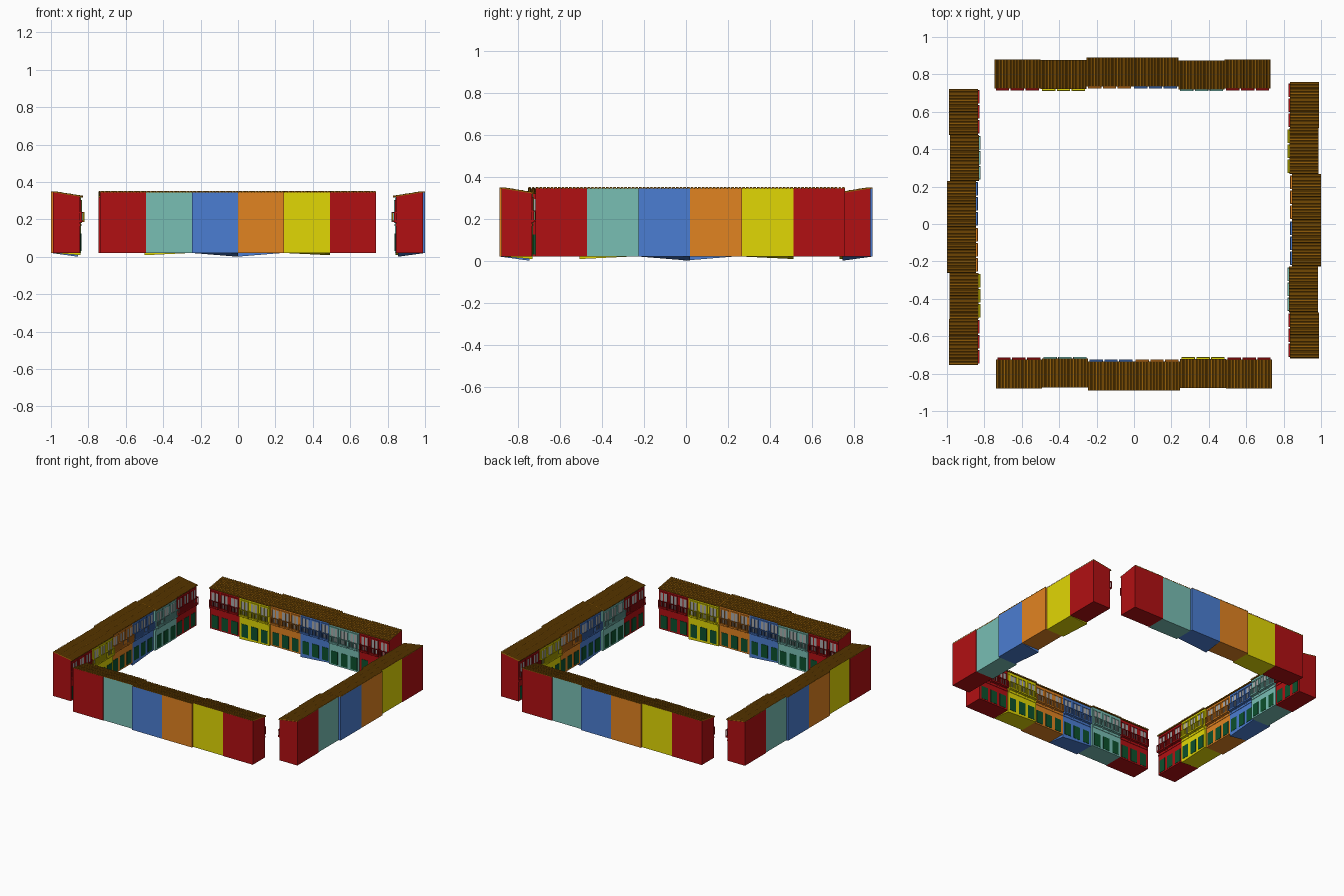
import bpy, bmesh, math
from mathutils import Matrix, Vector

if "Cube" in bpy.data.objects:
    bpy.data.objects.remove(bpy.data.objects["Cube"])

def material(name, srgb):
    m = bpy.data.materials.new(name)
    m.diffuse_color = [c ** 2.2 for c in srgb] + [1]
    m.use_nodes = True
    m.node_tree.nodes["Principled BSDF"].inputs["Base Color"].default_value = m.diffuse_color
    return m

RED = material("red_paint", (.69, .09, .10))
TEAL = material("teal_paint", (.47, .74, .70))
BLUE = material("blue_paint", (.30, .49, .82))
ORANGE = material("orange_paint", (.88, .51, .15))
YELLOW = material("yellow_paint", (.88, .84, .05))
TILE = material("roof_tile", (.56, .36, .06))
GREEN = material("green_door", (.08, .32, .19))
GREY = material("grey_window", (.66, .66, .66))

W = 0.246          # house width
D = 0.145          # house depth, the facade sits at v = D
RIBS = 14          # roof tile ribs per house

def box(bm, u, v, z):
    """Box from three (min, max) ranges."""
    size = [b - a for a, b in (u, v, z)]
    mid = [(a + b) / 2 for a, b in (u, v, z)]
    bmesh.ops.create_cube(bm, size=1, matrix=Matrix.Translation(mid) @ Matrix.Diagonal(size + [1]))

def walls(bm, drop):
    # sloped-top block; one inner floor corner follows the uneven ground
    h = W / 2
    bottom = [(-h, 0, .02), (h, 0, .02), (h, D, .02 - drop), (-h, D, .02)]
    top = [(-h, 0, .344), (h, 0, .344), (h, D, .321), (-h, D, .321)]
    b = [bm.verts.new(p) for p in bottom]
    t = [bm.verts.new(p) for p in top]
    bm.faces.new(b[::-1])
    bm.faces.new(t)
    for i in range(4):
        j = (i + 1) % 4
        bm.faces.new((b[i], b[j], t[j], t[i]))
    # ledge between the floors and window and door surrounds
    box(bm, (-h, h), (D - .002, D + .003), (.165, .175))
    for u in BAYS:
        for s in (-1, 1):
            a, c = sorted((u + s * .026, u + s * .032))
            box(bm, (a, c), (D - .002, D + .005), (.18, .300))
        box(bm, (u - .034, u + .034), (D - .002, D + .006), (.295, .303))
        box(bm, (u - .003, u + .003), (D - .002, D + .005), (.19, .295))

BAYS = [-.08, 0, .08]

def doors(bm):
    for u in BAYS:
        box(bm, (u - .027, u + .027), (D - .004, D + .002), (.03, .125))

def windows(bm):
    for u in BAYS:
        box(bm, (u - .026, u + .026), (D - .004, D + .002), (.19, .295))

def balconies(bm):
    for u in BAYS:
        a, b, f = u - .036, u + .036, D + .02
        box(bm, (a, b), (D - .002, f), (.185, .195))
        box(bm, (a, b), (f - .004, f), (.235, .240))
        for x in (a, b - .004):
            box(bm, (x, x + .004), (D, f - .004), (.235, .240))
            box(bm, (x, x + .004), (D + .006, D + .010), (.195, .235))
        for i in range(7):
            x = a + i * .068 / 6
            box(bm, (x, x + .004), (f - .004, f), (.195, .235))

def roof(bm):
    # ribbed tiles: half-round profile swept down the slope
    pitch, prof = W / RIBS, []
    for i in range(RIBS):
        x0 = -W / 2 + i * pitch
        prof += [(x0, .0), (x0 + pitch * .15, .0)]
        prof += [(x0 + pitch * (.575 - .425 * math.cos(a)), .0065 * math.sin(a))
                 for a in (math.pi * .3, math.pi * .7)]
    prof.append((W / 2, 0))
    outline = prof + [(W / 2, -.004), (-W / 2, -.004)]
    # overlapping courses
    for k in range(3):
        v0, v1 = .155 * k / 3, .155 * (k + 1) / 3
        z0, z1 = .345 - .161 * v0, .3465 - .161 * v1
        ends = [[bm.verts.new((x, v, z + dz)) for x, dz in outline] for v, z in ((v0, z0), (v1, z1))]
        a, b = ends
        n = len(outline)
        for i in range(n):
            j = (i + 1) % n
            bm.faces.new((a[i], a[j], b[j], b[i]))
        bm.faces.new(a[::-1])
        bm.faces.new(b)

def make_mesh(name, mat, build, *args):
    bm = bmesh.new()
    build(bm, *args)
    bmesh.ops.recalc_face_normals(bm, faces=bm.faces)
    me = bpy.data.meshes.new(name)
    bm.to_mesh(me)
    bm.free()
    me.materials.append(mat)
    return me

roof_mesh = make_mesh("roof", TILE, roof)
door_mesh = make_mesh("doors", GREEN, doors)
window_mesh = make_mesh("windows", GREY, windows)

# houses from left to right seen from outside: name, paint, depth shift, floor corner drop
HOUSES = [("red_left", RED, 0, 0), ("teal", TEAL, .005, 0), ("blue", BLUE, -.010, .02),
          ("orange", ORANGE, -.010, 0), ("yellow", YELLOW, .003, .012), ("red_right", RED, 0, 0)]
# rows around the square: name, turn, outer distance, sideways shift
ROWS = [("south", 0, .880, 0), ("east", 90, .990, .02), ("north", 180, .880, .008), ("west", 270, .990, .015)]

for i, (house, paint, shift, drop) in enumerate(HOUSES):
    parts = [("walls", make_mesh(house + "_walls", paint, walls, drop)),
             ("balconies", make_mesh(house + "_balconies", paint, balconies)),
             ("doors", door_mesh), ("windows", window_mesh), ("roof", roof_mesh)]
    for row, turn, dist, side in ROWS:
        place = Matrix.Rotation(math.radians(turn), 4, 'Z') @ Matrix.Translation(
            ((i - 2.5) * W + side, -dist + shift, 0))
        for part, me in parts:
            ob = bpy.data.objects.new(f"{row}_{house}_{part}", me)
            ob.matrix_world = place
            bpy.context.collection.objects.link(ob)
